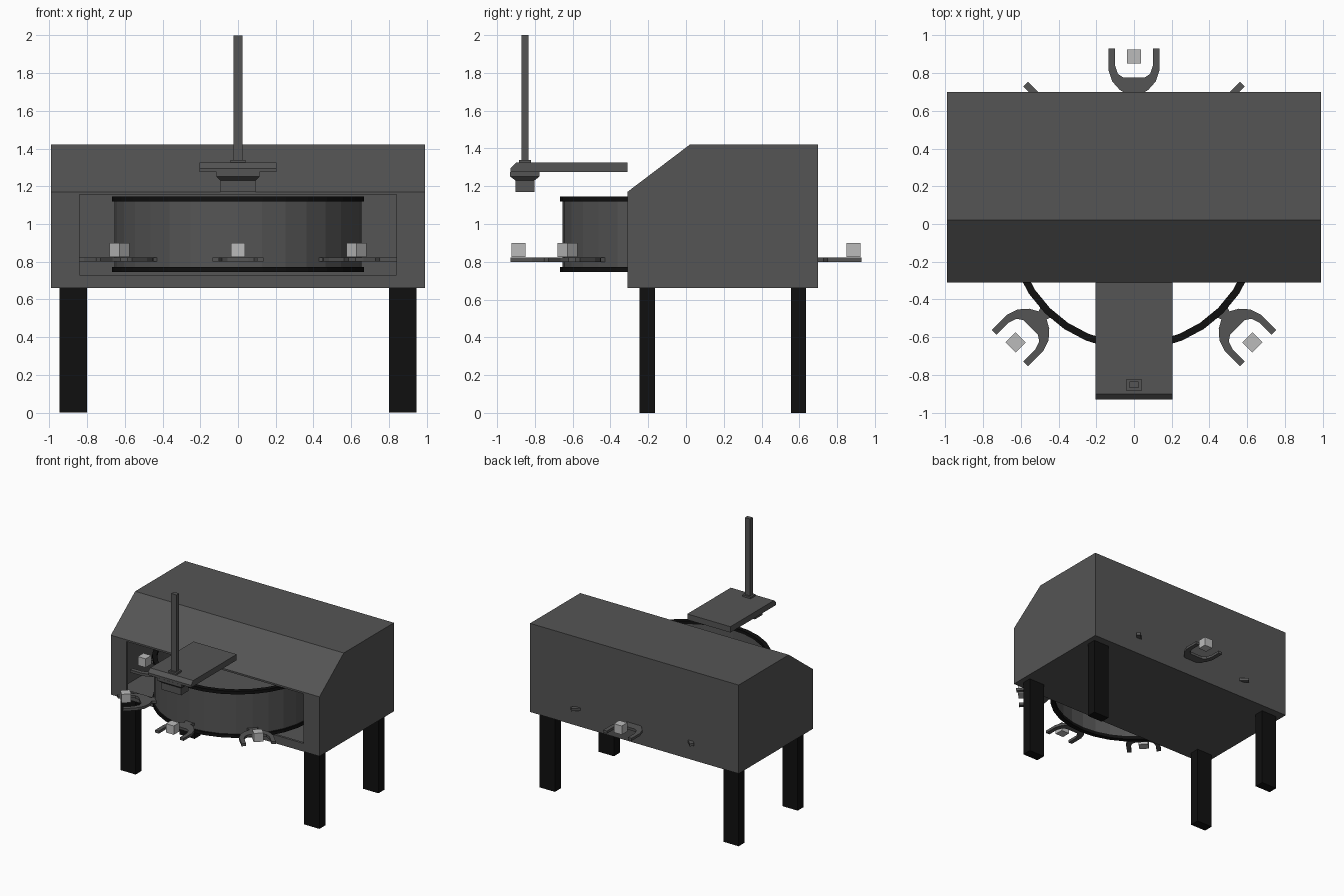
import bpy, bmesh, math
from mathutils import Matrix, Vector

if "Cube" in bpy.data.objects:
    bpy.data.objects.remove(bpy.data.objects["Cube"])


def material(name, v):
    m = bpy.data.materials.new(name)
    m.diffuse_color = (v, v, v, 1)
    m.use_nodes = True
    m.node_tree.nodes["Principled BSDF"].inputs["Base Color"].default_value = m.diffuse_color
    return m


BLACK = material("black", 0.005)
DARK = material("dark_grey", 0.09)
LIGHT = material("light_grey", 0.5)


def finish(name, bm, mat):
    bmesh.ops.recalc_face_normals(bm, faces=bm.faces)
    me = bpy.data.meshes.new(name)
    bm.to_mesh(me)
    bm.free()
    me.materials.append(mat)
    ob = bpy.data.objects.new(name, me)
    bpy.context.collection.objects.link(ob)
    return ob


def box(name, lo, hi, mat):
    bm = bmesh.new()
    lo, hi = Vector(lo), Vector(hi)
    bmesh.ops.create_cube(bm, size=1, matrix=Matrix.Translation((lo + hi) / 2)
                          @ Matrix.Diagonal((*(hi - lo), 1)))
    return finish(name, bm, mat)


def extruded(points, vec):
    bm = bmesh.new()
    f = bm.faces.new([bm.verts.new(p) for p in points])
    r = bmesh.ops.extrude_face_region(bm, geom=[f], use_keep_orig=True)
    bmesh.ops.translate(bm, vec=vec, verts=[v for v in r["geom"]
                                            if isinstance(v, bmesh.types.BMVert)])
    bmesh.ops.recalc_face_normals(bm, faces=bm.faces)
    return bm


def ring(name, r_in, r_out, z0, z1, mat, n=32):
    bm = bmesh.new()
    loops = []
    for r, z in ((r_out, z0), (r_out, z1), (r_in, z1), (r_in, z0)):
        loops.append([bm.verts.new((r * math.cos(2 * math.pi * i / n),
                                    r * math.sin(2 * math.pi * i / n), z)) for i in range(n)])
    for k in range(4):
        a, b = loops[k], loops[(k + 1) % 4]
        for i in range(n):
            j = (i + 1) % n
            bm.faces.new((a[i], a[j], b[j], b[i]))
    return finish(name, bm, mat)


# Hollow cabinet with sloped front and a wide front opening
side = [(-0.31, 0.66), (-0.31, 1.17), (0.02, 1.42), (0.70, 1.42), (0.70, 0.66)]
bm = extruded([(-0.99, y, z) for y, z in side], (1.98, 0, 0))
bm.normal_update()
front = min(bm.faces, key=lambda f: f.calc_center_median().y)
bmesh.ops.inset_individual(bm, faces=[front], thickness=0.05)
for v in front.verts:
    v.co.x = math.copysign(0.84, v.co.x)
    v.co.z = 1.155 if v.co.z > 0.9 else 0.73
bmesh.ops.delete(bm, geom=[front], context='FACES_ONLY')
me = bpy.data.meshes.new("cabinet")
bm.to_mesh(me)
bm.free()
me.materials.append(DARK)
cabinet = bpy.data.objects.new("cabinet", me)
bpy.context.collection.objects.link(cabinet)
mod = cabinet.modifiers.new("walls", 'SOLIDIFY')
mod.thickness, mod.offset, mod.use_even_offset = 0.02, -1, True

# Legs
for label, x in (("left", -0.945), ("right", 0.80)):
    for place, y in (("front", -0.245), ("back", 0.555)):
        box(f"{place}_{label}_leg", (x, y, 0), (x + 0.145, y + 0.08, 0.67), BLACK)

# Open carousel drum and its two rims
ring("drum_wall", 0.635, 0.655, 0.76, 1.13, DARK)
ring("drum_lower_rim", 0.63, 0.668, 0.745, 0.772, BLACK)
ring("drum_upper_rim", 0.63, 0.668, 1.118, 1.145, BLACK)

# Eight forked holders, each with a small cube
half = [(0.045, 0.645), (0.03, 0.685), (0.075, 0.71), (0.115, 0.755), (0.135, 0.815),
        (0.135, 0.93), (0.10, 0.93), (0.10, 0.84), (0.085, 0.795), (0.055, 0.775)]
outline = half + [(-x, y) for x, y in reversed(half)]
for i in range(8):
    turn = Matrix.Rotation(i * math.pi / 4, 4, 'Z')
    bm = extruded([(x, y, 0.80) for x, y in outline], (0, 0, 0.022))
    finish(f"fork_{i + 1}", bm, DARK).matrix_world = turn
    box(f"held_cube_{i + 1}", (-0.038, 0.85, 0.825), (0.038, 0.925, 0.90),
        LIGHT).matrix_world = turn

# Overhead plate with a chamfered front edge
plate = [(-0.31, 1.275), (-0.31, 1.325), (-0.90, 1.325), (-0.93, 1.295), (-0.93, 1.275)]
finish("overhead_plate", extruded([(-0.205, y, z) for y, z in plate], (0.41, 0, 0)), DARK)

# Tapered nozzle under the plate
bm = bmesh.new()
levels = [(0.115, 0.078, 1.276), (0.115, 0.078, 1.252), (0.093, 0.05, 1.23),
          (0.093, 0.05, 1.17)]
loops = [[bm.verts.new((sx * a, -0.853 + sy * b, z)) for sx, sy in
          ((-1, -1), (1, -1), (1, 1), (-1, 1))] for a, b, z in levels]
for a, b in zip(loops, loops[1:]):
    for i in range(4):
        j = (i + 1) % 4
        bm.faces.new((a[i], a[j], b[j], b[i]))
bm.faces.new(loops[0])
bm.faces.new(loops[-1])
finish("nozzle", bm, DARK)

# Hanging post and its foot
box("post_foot", (-0.04, -0.885, 1.32), (0.04, -0.82, 1.34), DARK)
box("post", (-0.025, -0.87, 1.33), (0.025, -0.835, 2.0), DARK)
